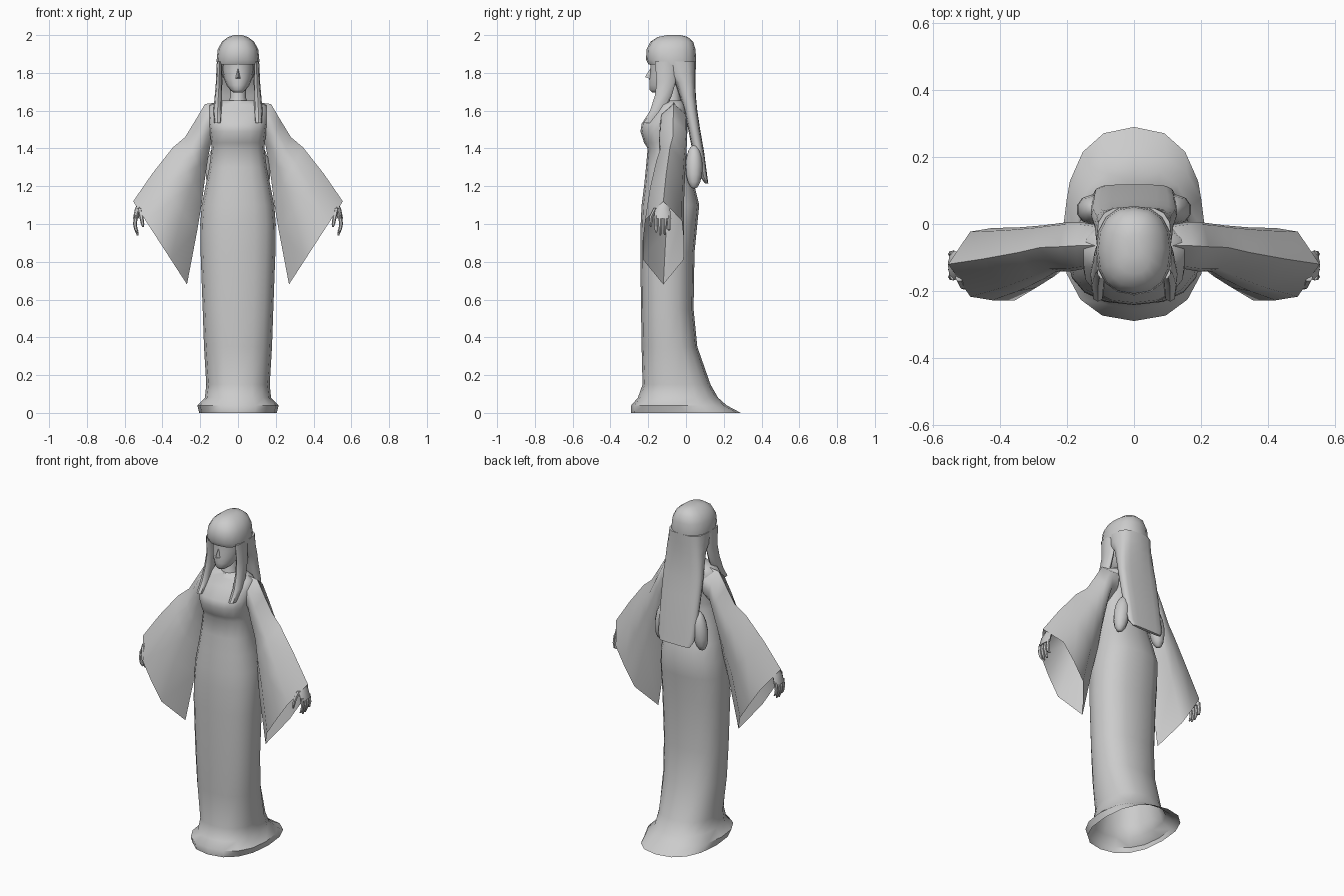
import bpy, bmesh, math
from mathutils import Vector, Matrix

grey = bpy.data.materials.new("plain grey")
grey.diffuse_color = (0.6, 0.6, 0.6, 1)


def finish(name, bm):
    bmesh.ops.recalc_face_normals(bm, faces=bm.faces)
    me = bpy.data.meshes.new(name)
    bm.to_mesh(me)
    bm.free()
    me.materials.append(grey)
    ob = bpy.data.objects.new(name, me)
    bpy.context.collection.objects.link(ob)
    return ob


def loft(name, rings, start=True, end=True):
    """Skin a list of equal-length point rings, with optional end caps."""
    bm = bmesh.new()
    vs = [[bm.verts.new(p) for p in r] for r in rings]
    n = len(vs[0])
    for a, b in zip(vs, vs[1:]):
        for i in range(n):
            bm.faces.new((a[i], a[(i + 1) % n], b[(i + 1) % n], b[i]))
    if start:
        bm.faces.new(vs[0])
    if end:
        bm.faces.new(vs[-1])
    return finish(name, bm)


def ring(z, cx, w, yf, yb, n=12, p=1.0):
    """Level oval ring; p below 1 makes it squarer."""
    pts = []
    for i in range(n):
        a = 2 * math.pi * i / n
        c, s = math.cos(a), math.sin(a)
        pts.append(Vector((cx + w * math.copysign(abs(c) ** p, c),
                           (yf + yb) / 2 + (yb - yf) / 2 * math.copysign(abs(s) ** p, s), z)))
    return pts


# Gown: flared hem with train, bust and shoulders (z, half width, front y, back y)
gown = [(0, .205, -.29, .29), (.04, .215, -.29, .215), (.08, .175, -.255, .17),
        (.15, .168, -.23, .13), (.35, .18, -.235, .06), (.55, .187, -.238, .04),
        (.85, .198, -.242, .045), (1.0, .2, -.24, .06), (1.1, .192, -.235, .07),
        (1.2, .172, -.222, .045), (1.3, .152, -.212, .012), (1.4, .14, -.203, 0),
        (1.43, .142, -.222, 0), (1.49, .15, -.241, .008), (1.53, .155, -.235, .01),
        (1.59, .16, -.18, .01), (1.63, .15, -.15, -.002), (1.655, .09, -.135, -.015)]
loft("gown", [ring(z, 0, w, f, b, 16, .85) for z, w, f, b in gown], start=False)

# Neck
loft("neck", [ring(1.62, 0, .06, -.14, -.02), ring(1.67, 0, .042, -.12, -.03),
              ring(1.78, 0, .04, -.12, -.03)])

# Head, from chin to brow
head = [(1.695, .022, -.178, -.12), (1.71, .043, -.192, -.08), (1.735, .06, -.193, -.04),
        (1.77, .075, -.195, 0), (1.81, .083, -.188, .02), (1.86, .085, -.19, .02)]
loft("head", [ring(z, 0, w, f, b, 16) for z, w, f, b in head])

# Nose
bm = bmesh.new()
v = [bm.verts.new(p) for p in ((0, -.188, 1.825), (-.016, -.186, 1.768),
                               (.016, -.186, 1.768), (0, -.217, 1.778))]
for f in ((0, 1, 3), (1, 2, 3), (2, 0, 3)):
    bm.faces.new([v[i] for i in f])
finish("nose", bm)

# Hair crown with fringe
crown = [(1.845, .112, -.198, .052), (1.87, .113, -.212, .054), (1.925, .107, -.208, .05),
         (1.965, .085, -.188, .038), (1.99, .052, -.15, .01), (2.0, .022, -.1, -.03)]
loft("hair_crown", [ring(z, 0, w, f, b, 16, .85) for z, w, f, b in crown])

# Long hair down the back
back = [(1.215, .1, .1, .118), (1.25, .12, .075, .113), (1.38, .125, .035, .096),
        (1.5, .128, .012, .075), (1.6, .128, -.01, .06), (1.68, .122, -.035, .052),
        (1.75, .117, -.06, .05), (1.8, .115, -.11, .051), (1.86, .112, -.15, .053)]
loft("back_hair", [ring(z, 0, w, f, b, 16, .65) for z, w, f, b in back])

for side, s in (("left", 1), ("right", -1)):
    def mirrored(rings):
        return [[Vector((p.x * s, p.y, p.z)) for p in r] for r in rings]

    # Front hair lock falling on the chest
    lock = [(1.535, .108, .018, -.232, -.17), (1.6, .108, .022, -.19, -.11),
            (1.68, .104, .019, -.165, -.075), (1.75, .1, .017, -.155, -.055),
            (1.86, .098, .014, -.165, -.05)]
    loft(side + "_hair_lock", mirrored([ring(z, x, w, f, b, 8, .8) for z, x, w, f, b in lock]))

    # Wide hanging sleeve: (top x, z, bottom x, z, centre y, half depth)
    sleeve = [(.10, 1.645, .11, 1.44, -.065, .065), (.175, 1.635, .145, 1.42, -.065, .075),
              (.225, 1.55, .16, 1.34, -.068, .078), (.28, 1.46, .175, 1.24, -.07, .075),
              (.345, 1.405, .19, 1.12, -.085, .085), (.455, 1.265, .215, .97, -.105, .1),
              (.555, 1.12, .27, .68, -.12, .108)]
    rings = []
    for k, (tx, tz, bx, bz, cy, d) in enumerate(sleeve):
        r = []
        for t, e in ((0, 0), (.23, .9), (.46, 1), (.7, 1), (1, 0),
                     (.7, -1), (.46, -1), (.23, -.9)):
            if k < 6:                       # rounder near the shoulder
                t = .5 + (t - .5) * (.9 if 0 < t < 1 else 1)
                e *= .95 if t < .6 else .85
            r.append(Vector((tx + (bx - tx) * t, cy + d * e, tz + (bz - tz) * t)))
        rings.append(r)
    loft(side + "_sleeve", mirrored(rings), start=True, end=False)

    # Forearm and palm
    palm = [(1.24, .42, .025, -.13, -.08), (1.13, .505, .02, -.14, -.1),
            (1.08, .527, .019, -.163, -.085), (1.03, .541, .015, -.17, -.078)]
    loft(side + "_hand", mirrored([ring(z, x, w, f, b, 8) for z, x, w, f, b in palm]))

    # Fingers and thumb
    for i, (y, tip) in enumerate(((-.158, .955), (-.136, .94), (-.113, .943), (-.09, .965))):
        path = [(1.045, .539, .011), (1.0, .546, .01), (.97, .54, .009), (tip, .531, .005)]
        loft(f"{side}_finger_{i + 1}",
             mirrored([ring(z, x, w, y - w, y + w, 6) for z, x, w in path]))
    thumb = [(1.085, .522, .012, -.16), (1.04, .512, .011, -.183), (1.0, .505, .009, -.188),
             (.985, .503, .004, -.187)]
    loft(side + "_thumb", mirrored([ring(z, x, w, y - w, y + w, 6) for z, x, w, y in thumb]))

    # Sash bow loop behind the waist
    bm = bmesh.new()
    bmesh.ops.create_uvsphere(bm, u_segments=10, v_segments=8, radius=1)
    bm.transform(Matrix.Translation((.125 * s, .043, 1.302))
                 @ Matrix.Rotation(math.radians(-8 * s), 4, 'Y')
                 @ Matrix.Diagonal((.045, .045, .118, 1)))
    finish(side + "_bow_loop", bm)

# Soft shading with crisp edges kept
for ob in bpy.context.scene.objects:
    ob.select_set(True)
    bpy.context.view_layer.objects.active = ob
bpy.ops.object.shade_smooth_by_angle(angle=math.radians(50))
